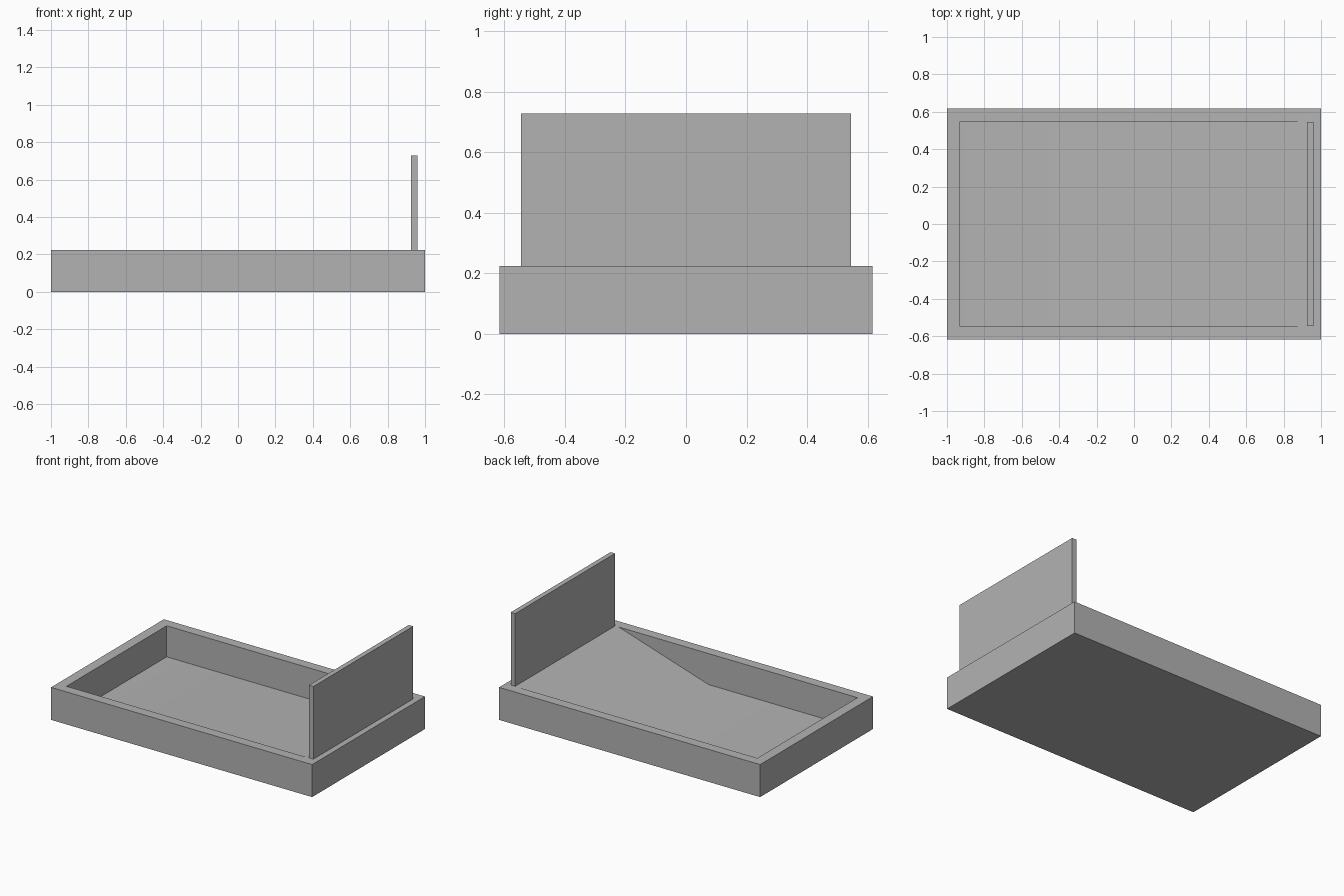
import bpy
import bmesh
from mathutils import Vector

if "Cube" in bpy.data.objects:
    bpy.data.objects.remove(bpy.data.objects["Cube"], do_unlink=True)

# Single grey material
grey = bpy.data.materials.new("plain_grey")
grey.use_nodes = True
colour = (0.45, 0.45, 0.45, 1)
grey.diffuse_color = colour
grey.node_tree.nodes["Principled BSDF"].inputs["Base Color"].default_value = colour


def prism(name, profile, half_width):
    """Extrude an x-z profile symmetrically along y."""
    bm = bmesh.new()
    face = bm.faces.new([bm.verts.new((x, -half_width, z)) for x, z in profile])
    moved = bmesh.ops.extrude_face_region(bm, geom=[face])["geom"]
    verts = [v for v in moved if isinstance(v, bmesh.types.BMVert)]
    bmesh.ops.translate(bm, verts=verts, vec=Vector((0, 2 * half_width, 0)))
    bmesh.ops.recalc_face_normals(bm, faces=bm.faces)
    mesh = bpy.data.meshes.new(name)
    bm.to_mesh(mesh)
    bm.free()
    mesh.materials.append(grey)
    obj = bpy.data.objects.new(name, mesh)
    bpy.context.collection.objects.link(obj)
    return obj


def rectangle(x0, x1, z0, z1):
    return [(x0, z0), (x1, z0), (x1, z1), (x0, z1)]


RIM = 0.225
FLOOR = 0.01

# Base tray with a recess whose floor ramps up to the rim near the upright panel
tray = prism("tray", rectangle(-1, 1, 0, RIM), 0.617)
recess = prism("recess_cutter",
               [(-0.93, FLOOR), (0.21, FLOOR), (0.9, RIM), (0.9, 0.4), (-0.93, 0.4)],
               0.548)
recess.hide_render = True

cut = tray.modifiers.new("recess", "BOOLEAN")
cut.operation = "DIFFERENCE"
cut.solver = "EXACT"
cut.object = recess
bpy.ops.object.select_all(action="DESELECT")
bpy.context.view_layer.objects.active = tray
tray.select_set(True)
bpy.ops.object.modifier_apply(modifier=cut.name)
bpy.data.objects.remove(recess, do_unlink=True)

# Upright end panel
panel = prism("end_panel", rectangle(0.926, 0.96, RIM, 0.728), 0.546)

# Soft ramp transition, crisp corners
panel.select_set(True)
bpy.ops.object.shade_smooth_by_angle()
